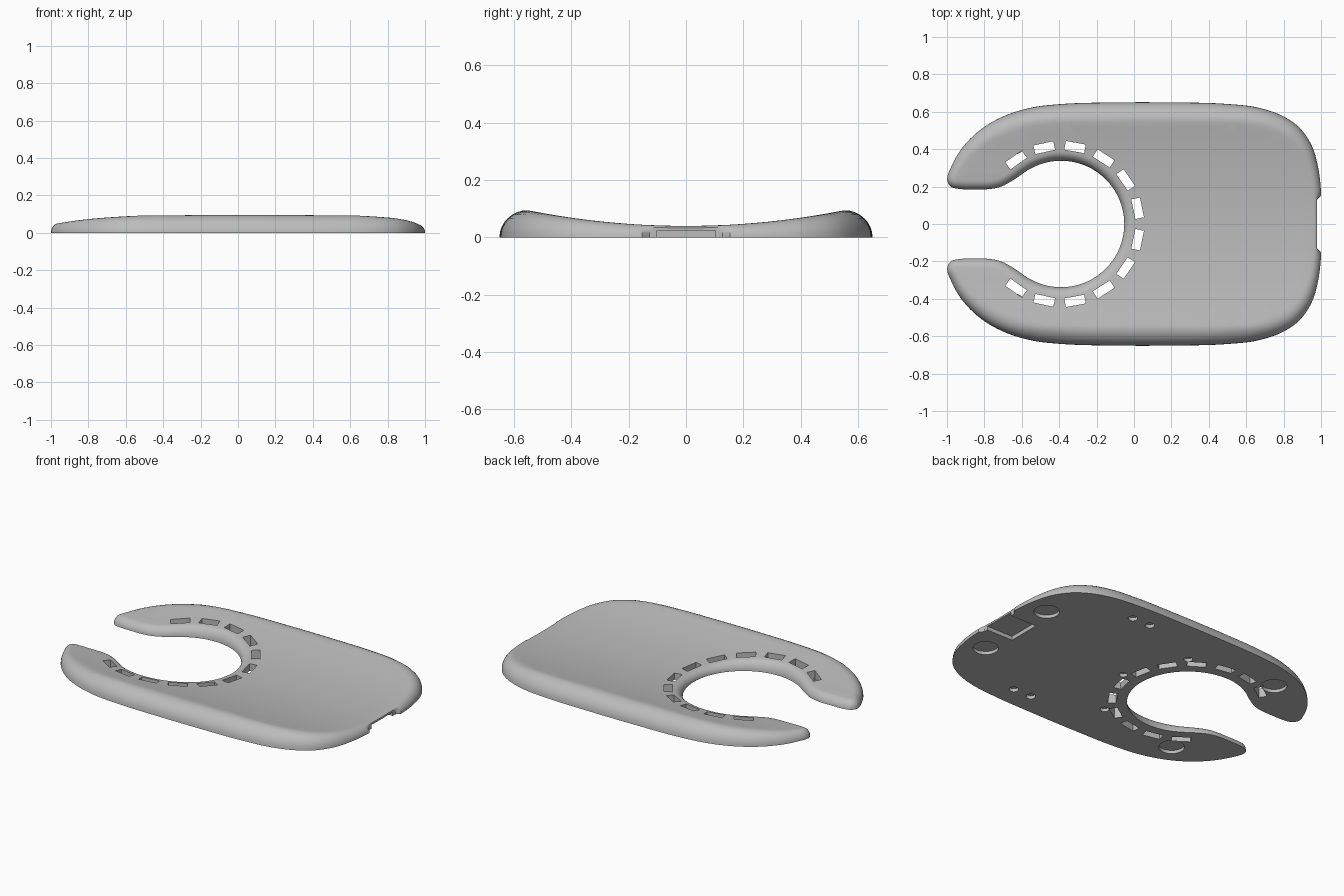
import bpy, bmesh, math
from mathutils import Vector
from mathutils.geometry import delaunay_2d_cdt

if "Cube" in bpy.data.objects:
    bpy.data.objects.remove(bpy.data.objects["Cube"])

HOLE = Vector((-0.39, 0))
HOLE_R = 0.338
COUNT = 300      # points round the outline
STEPS = 8        # rings in the rounded rim


def height(y):
    """Dished top: low along the middle, high at the long sides."""
    return 0.04 + 0.18 * min(abs(y), 0.555) ** 2


def polar(centre, r, degrees):
    a = math.radians(degrees)
    return Vector((centre[0] + r * math.cos(a), centre[1] + r * math.sin(a)))


def spline(points, steps):
    """Closed Catmull-Rom curve with knots spaced by chord length."""
    out, n = [], len(points)
    for i in range(n):
        p = [points[(i + k - 1) % n] for k in range(4)]
        t = [0.0]
        for a, b in zip(p, p[1:]):
            t.append(t[-1] + (b - a).length ** 0.7)
        for s in range(steps):
            u = t[1] + (t[2] - t[1]) * s / steps
            a = [p[k].lerp(p[k + 1], (u - t[k]) / (t[k + 1] - t[k])) for k in range(3)]
            b = [a[k].lerp(a[k + 1], (u - t[k]) / (t[k + 2] - t[k])) for k in range(2)]
            out.append(b[0].lerp(b[1], (u - t[1]) / (t[2] - t[1])))
    return out


def resample(points, count):
    """Evenly spaced points along a closed curve."""
    loop = points + points[:1]
    lengths = [(b - a).length for a, b in zip(loop, loop[1:])]
    step, out, i, walked = sum(lengths) / count, [], 0, 0.0
    for k in range(count):
        while i < len(lengths) - 1 and walked + lengths[i] < k * step:
            walked += lengths[i]
            i += 1
        out.append(loop[i].lerp(loop[i + 1], (k * step - walked) / lengths[i]))
    return out


def inside(p, loop):
    hit = False
    for a, b in zip(loop, loop[1:] + loop[:1]):
        if (a.y > p.y) != (b.y > p.y) and p.x < a.x + (b.x - a.x) * (p.y - a.y) / (b.y - a.y):
            hit = not hit
    return hit


def sheet(bm, outer, holes, extra, z):
    """Triangulated surface inside outer, leaving out the holes."""
    verts, edges = list(extra), []
    for loop in [outer] + holes:
        n, m = len(verts), len(loop)
        verts += loop
        edges += [(n + i, n + (i + 1) % m) for i in range(m)]
    points, _, faces = delaunay_2d_cdt(verts, edges, [], 0, 1e-6)[:3]
    made = [bm.verts.new((p.x, p.y, z(p.y))) for p in points]
    for f in faces:
        c = sum((points[i] for i in f), Vector((0, 0))) / len(f)
        if inside(c, outer) and not any(inside(c, h) for h in holes):
            bm.faces.new([made[i] for i in f])


def walls(bm, loop, z):
    for a, b in zip(loop, loop[1:] + loop[:1]):
        bm.faces.new([bm.verts.new(c) for c in (
            (a.x, a.y, 0), (b.x, b.y, 0), (b.x, b.y, z(b.y)), (a.x, a.y, z(a.y)))])


# Outline: outer edge, arm tip, mouth and round hole, then mirrored
half = [(1, 0), (1, 0.08), (1, 0.17), (0.985, 0.3), (0.95, 0.42), (0.88, 0.52),
        (0.79, 0.58), (0.66, 0.623), (0.48, 0.643), (0.2, 0.65), (-0.1, 0.65),
        (-0.38, 0.642), (-0.55, 0.622), (-0.7, 0.575), (-0.82, 0.505),
        (-0.92, 0.405), (-0.98, 0.3), (-1, 0.235), (-0.982, 0.2),
        (-0.93, 0.187), (-0.85, 0.185), (-0.77, 0.187), (-0.71, 0.2), (-0.645, 0.235)]
half = [Vector(p) for p in half] + [polar(HOLE, HOLE_R, a) for a in range(120, -1, -12)]
full = half + [Vector((p.x, -p.y)) for p in half[-2:0:-1]]
outline = resample(spline(full, 12), COUNT)

# Rim width: follows the height, narrower at the hole and at tight corners
normals, widths = [], []
for i, p in enumerate(outline):
    back, ahead = outline[i - 2], outline[(i + 2) % COUNT]
    d = (ahead - back).normalized()
    normals.append(Vector((-d.y, d.x)))
    turn = (p - back).angle_signed(ahead - p, 0.0)
    w = 1.05 * height(p.y)
    if (p - HOLE).length < 0.4:
        w = min(w, 0.045)
    elif abs(turn) > 0.1:
        w = min(w, 0.8 * (p - back).length / abs(turn))
    widths.append(w)
widths = [min(widths[(i + k) % COUNT] for k in range(-2, 3)) for i in range(COUNT)]
for _ in range(4):
    widths = [(widths[i - 1] + widths[i] + widths[(i + 1) % COUNT]) / 3 for i in range(COUNT)]

# Rings of the rim, flattened into a shallow notch at the end
rings = []
for k in range(STEPS + 1):
    a = k / STEPS * math.pi / 2
    ring = []
    for p, n, w in zip(outline, normals, widths):
        q = p + n * w * (1 - math.cos(a))
        if abs(p.y) < 0.15 and p.x > 0.9:
            q.x = min(q.x, 0.978)
        ring.append(Vector((q.x, q.y, height(q.y) * math.sin(a))))
    rings.append(ring)

# Socket pocket: open at the notch, as tall as the third ring
span = [i for i in range(-10, 11) if abs(outline[i].y) < 0.108]
OPEN = 3
bm = bmesh.new()
grid = [[bm.verts.new(c) for c in ring] for ring in rings]
for k in range(STEPS):
    for i in range(-COUNT // 2, COUNT // 2):
        if k < OPEN and i in span and i + 1 in span:
            continue
        j = (i + 1) % COUNT if i >= 0 else i + 1
        bm.faces.new((grid[k][i], grid[k][j], grid[k + 1][j], grid[k + 1][i]))
mouth = [rings[0][i].to_2d() for i in span]
back = [Vector((0.8, mouth[-1].y)), Vector((0.8, mouth[0].y))]
pocket = mouth + back
roof = rings[OPEN][span[0]].z
floor_corners = [bm.verts.new((c.x, c.y, 0)) for c in back]
roof_corners = [bm.verts.new((c.x, c.y, roof)) for c in back]
bm.faces.new([grid[OPEN][i] for i in span] + roof_corners)
bm.faces.new(floor_corners + roof_corners[::-1])
for end, c in ((span[-1], 0), (span[0], 1)):
    bm.faces.new([grid[k][end] for k in range(OPEN + 1)] + [roof_corners[c], floor_corners[c]])

# Through slots around the hole
slots = []
for k in range(6):
    for side in (1, -1):
        a = side * (11.6 + 22.7 * k)
        c, r = polar(HOLE, 0.418, a), polar((0, 0), 1, a)
        t = Vector((-r.y, r.x))
        slots.append([c + r * u * 0.0235 + t * v * 0.054
                      for u, v in ((-1, -1), (1, -1), (1, 1), (-1, 1))])
for loop in slots:
    walls(bm, loop, height)

# Round foot recesses and small holes underneath
spots = [(0.079, 0, 0.024)]
for x, y, r in ((0.855, 0.264, 0.072), (-0.645, 0.443, 0.072), (0.44, 0.515, 0.027),
                (0.317, 0.515, 0.027), (-0.09, 0.362, 0.025)):
    spots += [(x, y, r), (x, -y, r)]
circles = [[polar((x, y), r, a) for a in range(0, 360, 12)] for x, y, r in spots]
for loop in circles:
    walls(bm, loop, lambda y: 0.02)
    bm.faces.new([bm.verts.new((p.x, p.y, 0.02)) for p in loop])

# Dished top and flat underside
inner = [v.to_2d() for v in rings[-1]]
dots = [Vector((x * 0.08, y * 0.04)) for x in range(-12, 13) for y in range(-14, 15)]
dots = [p for p in dots if inside(p, inner) and not any(inside(p, s) for s in slots)
        and min((p - q).length for q in inner) > 0.015]
sheet(bm, inner, slots, dots, height)
sheet(bm, [v.to_2d() for v in rings[0]], slots + circles + [pocket], [], lambda y: 0.0)

bmesh.ops.remove_doubles(bm, verts=bm.verts, dist=1e-4)
bmesh.ops.recalc_face_normals(bm, faces=bm.faces)
mesh = bpy.data.meshes.new("plate")
bm.to_mesh(mesh)
bm.free()
plate = bpy.data.objects.new("plate", mesh)
bpy.context.collection.objects.link(plate)

# Single grey material, smooth shading with crisp cut edges
grey = bpy.data.materials.new("light_grey")
grey.diffuse_color = (0.5, 0.5, 0.5, 1)
grey.use_nodes = True
grey.node_tree.nodes["Principled BSDF"].inputs["Base Color"].default_value = grey.diffuse_color
mesh.materials.append(grey)
bpy.context.view_layer.objects.active = plate
plate.select_set(True)
bpy.ops.object.shade_smooth_by_angle(angle=math.radians(35))
